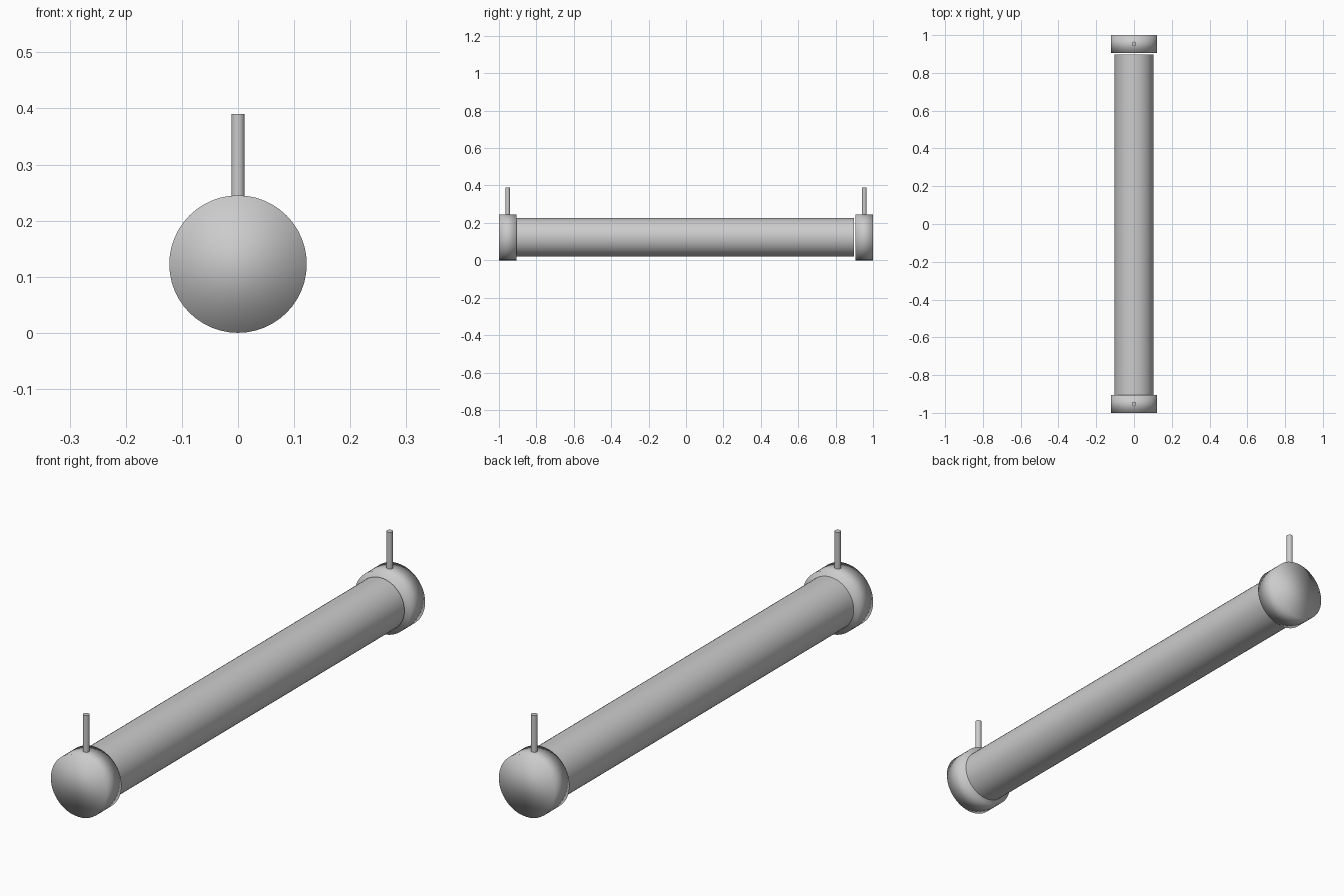
import bpy
from math import radians, pi

if "Cube" in bpy.data.objects:
    bpy.data.objects.remove(bpy.data.objects["Cube"])

AXIS_Z = 0.1225  # height of the rail's centre line


def rod(name, radius, length, location, along_y=False, sides=32):
    rot = (pi / 2, 0, 0) if along_y else (0, 0, 0)
    bpy.ops.mesh.primitive_cylinder_add(vertices=sides, radius=radius, depth=length,
                                        location=location, rotation=rot)
    obj = bpy.context.object
    obj.name = name
    return obj


# Long horizontal tube, stopping just short of the back cap
y0, y1 = -0.906, 0.898
rod("rail_tube", 0.103, y1 - y0, (0, (y0 + y1) / 2, AXIS_Z), True, 48)
bpy.ops.object.shade_smooth_by_angle(angle=radians(30))

for side, sign in (("front", -1), ("back", 1)):
    # End cap disc with softly blended shading over its rim
    rod(side + "_end_cap", 0.1225, 0.094, (0, sign * 0.953, AXIS_Z), True, 48)
    bpy.ops.object.shade_smooth()

    # Thin upright hanger rod on top of the cap
    z0, z1 = 0.235, 0.39
    rod(side + "_hanger_rod", 0.012, z1 - z0, (0, sign * 0.953, (z0 + z1) / 2))
    bpy.ops.object.shade_smooth_by_angle(angle=radians(30))
